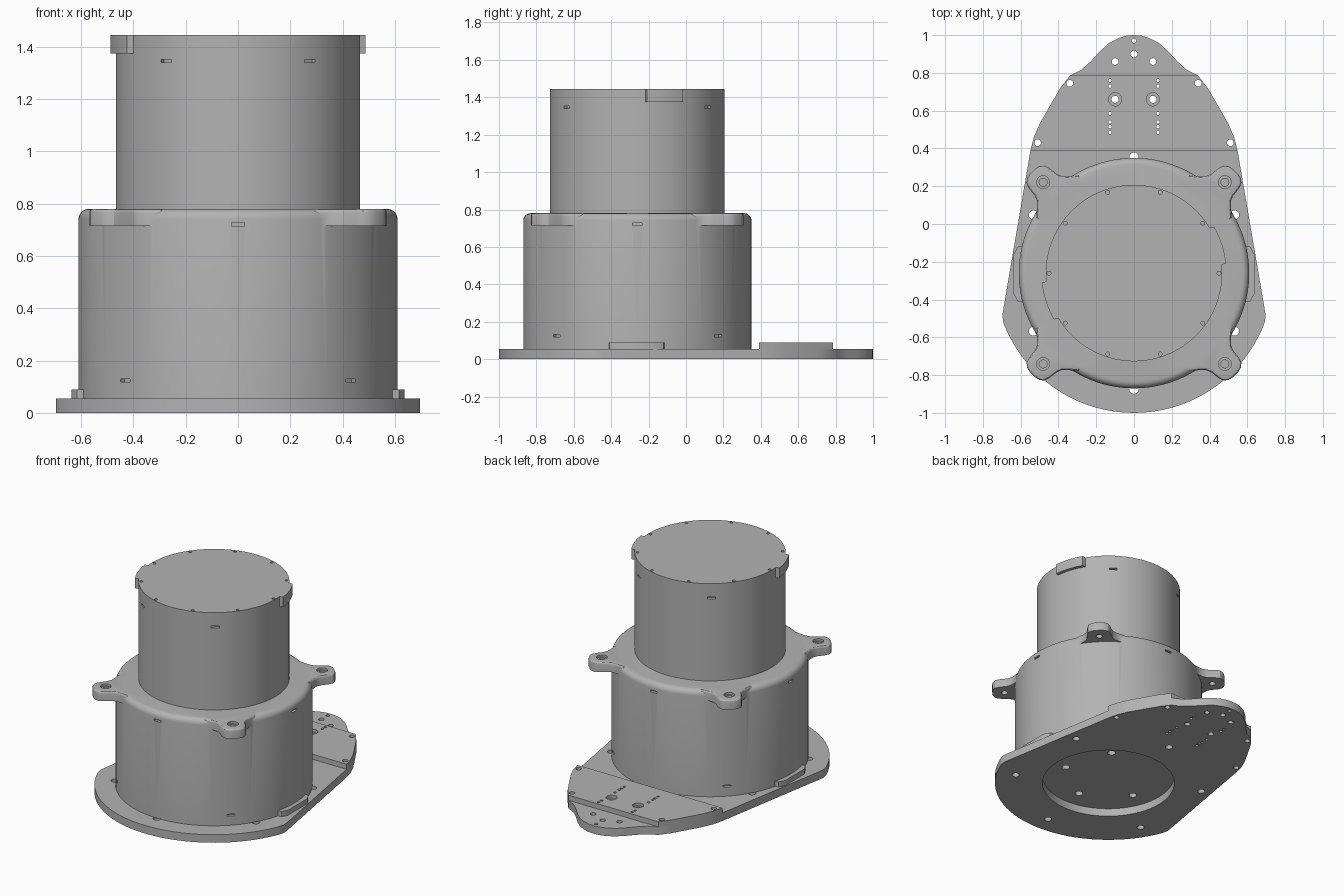
import bpy, bmesh, math
from mathutils import Matrix, Vector

if "Cube" in bpy.data.objects:
    bpy.data.objects.remove(bpy.data.objects["Cube"])

grey = bpy.data.materials.new("plain_grey")
grey.use_nodes = True
grey.diffuse_color = (0.45, 0.45, 0.45, 1)
grey.node_tree.nodes["Principled BSDF"].inputs["Base Color"].default_value = grey.diffuse_color

AXIS_Y = -0.26          # shared axis of both drums
LOW_R, TOP_R = 0.61, 0.467
PLATE_Z, BLOCK_Z, LOW_Z, TOP_Z = 0.055, 0.09, 0.78, 1.445


def on_axis(angle, radius, z=0):
    a = math.radians(angle)
    return Vector((radius * math.cos(a), AXIS_Y + radius * math.sin(a), z))


def add_object(name, bm):
    bmesh.ops.recalc_face_normals(bm, faces=bm.faces[:])
    mesh = bpy.data.meshes.new(name)
    bm.to_mesh(mesh)
    bm.free()
    mesh.materials.append(grey)
    obj = bpy.data.objects.new(name, mesh)
    bpy.context.collection.objects.link(obj)
    return obj


def add_cylinder(bm, x, y, z0, z1, r, sides=20):
    return bmesh.ops.create_cone(
        bm, cap_ends=True, segments=sides, radius1=r, radius2=r, depth=z1 - z0,
        matrix=Matrix.Translation((x, y, (z0 + z1) / 2)))


def add_prism(bm, points, z0, z1):
    face = bm.faces.new([bm.verts.new((x, y, z0)) for x, y in points])
    new = bmesh.ops.extrude_face_region(bm, geom=[face])["geom"]
    bmesh.ops.translate(bm, vec=(0, 0, z1 - z0),
                        verts=[v for v in new if isinstance(v, bmesh.types.BMVert)])


def round_top(bm, z, offset, segments):
    edges = [e for e in bm.edges if all(abs(v.co.z - z) < 1e-4 for v in e.verts)]
    bmesh.ops.bevel(bm, geom=edges, offset=offset, segments=segments,
                    profile=0.5, affect="EDGES")


def combine(target, bm, operation="DIFFERENCE"):
    """Apply a boolean with the given mesh, then discard the tool."""
    tool = add_object("helper", bm)
    tool.hide_render = True
    mod = target.modifiers.new("boolean", "BOOLEAN")
    mod.operation, mod.object, mod.solver = operation, tool, "EXACT"
    graph = bpy.context.evaluated_depsgraph_get()
    mesh = bpy.data.meshes.new_from_object(target.evaluated_get(graph))
    target.modifiers.clear()
    target.data = mesh
    bpy.data.objects.remove(tool)


def drill(target, holes, z0, z1):
    bm = bmesh.new()
    for x, y, r in holes:
        add_cylinder(bm, x, y, z0, z1, r)
    combine(target, bm)


def cut_slots(target, angles, radius, z):
    bm = bmesh.new()
    for a in angles:
        m = (Matrix.Translation(on_axis(a, radius, z))
             @ Matrix.Rotation(math.radians(a), 4, "Z")
             @ Matrix.Diagonal((0.04, 0.05, 0.013, 1)))
        bmesh.ops.create_cube(bm, size=1, matrix=m)
    combine(target, bm)


def mirrored(points):
    return points + [(-x, y) for x, y in reversed(points) if x > 0]


def both_sides(holes):
    return [(s * x, y, r) for x, y, r in holes for s in (1, -1)]


# Base plate: rounded front, tapered sides, lobed tail
tail = [(0, 1), (0.04, 0.997), (0.08, 0.985), (0.13, 0.96), (0.18, 0.915), (0.23, 0.86),
        (0.28, 0.815), (0.34, 0.785), (0.39, 0.72), (0.44, 0.635), (0.5, 0.53),
        (0.53, 0.46), (0.548, 0.39)]
side = [(0.69, -0.44), (0.697, -0.485), (0.692, -0.52)]
front = [tuple(on_axis(a, 0.74).xy) for a in range(-22, -90, -4)]
bm = bmesh.new()
add_prism(bm, mirrored(tail + side + front + [(0, -1)]), 0, PLATE_Z)
base_plate = add_object("base_plate", bm)

# Raised block across the tail
bm = bmesh.new()
add_prism(bm, mirrored([p for p in tail if p[1] < 0.79]), PLATE_Z, BLOCK_Z)
tail_block = add_object("tail_block", bm)

# Bore and screw holes through plate and block
bm = bmesh.new()
add_cylinder(bm, 0, AXIS_Y, -0.1, 0.2, 0.43, 96)
combine(base_plate, bm)
ring = [(*on_axis(a, 0.615).xy, 0.024) for a in range(30, 390, 60)]
tip = [(0, 0.9, 0.018), (0, 0.97, 0.012)] + both_sides([(0.1, 0.86, 0.018)])
block = both_sides([(0.34, 0.745, 0.018), (0.51, 0.43, 0.018), (0.1, 0.66, 0.019)]
                   + [(0.127, y, 0.009) for y in (0.76, 0.73, 0.585, 0.54, 0.515, 0.485)])
drill(base_plate, ring + tip + block, -0.1, 0.2)
drill(tail_block, block, -0.1, 0.2)
drill(tail_block, both_sides([(0.1, 0.66, 0.035)]), BLOCK_Z - 0.02, 0.2)

# Side pads beside the lower drum
for s, name in ((1, "left_pad"), (-1, "right_pad")):
    bm = bmesh.new()
    outline = [(0.5, -0.42), (0.615, -0.41), (0.637, -0.37),
               (0.637, -0.16), (0.615, -0.12), (0.5, -0.1)]
    add_prism(bm, [(s * x, y) for x, y in outline], PLATE_Z, BLOCK_Z)
    add_object(name, bm)

# Lower drum with rounded rim
bm = bmesh.new()
add_cylinder(bm, 0, AXIS_Y, PLATE_Z, LOW_Z, LOW_R, 128)
round_top(bm, LOW_Z, 0.038, 5)
lower_drum = add_object("lower_drum", bm)

# Four flared lugs merged into the rim
half = [(0.5, 0.16), (0.575, 0.16), (0.61, 0.115), (0.635, 0.092), (0.66, 0.082),
        (0.71, 0.076), (0.738, 0.066), (0.754, 0.046), (0.76, 0.02)]
lug = half + [(u, -v) for u, v in reversed(half)]
for a in range(45, 405, 90):
    bm = bmesh.new()
    add_prism(bm, lug, LOW_Z - 0.065, LOW_Z)
    round_top(bm, LOW_Z, 0.014, 3)
    bm.transform(Matrix.Translation((0, AXIS_Y, 0)) @ Matrix.Rotation(math.radians(a), 4, "Z"))
    combine(lower_drum, bm, "UNION")
lug_spots = [on_axis(a, 0.68).xy for a in range(45, 405, 90)]
drill(lower_drum, [(*p, 0.021) for p in lug_spots], 0.65, 0.9)
drill(lower_drum, [(*p, 0.034) for p in lug_spots], LOW_Z - 0.015, 0.9)

# Slots around the lower drum and blind holes in its floor
cut_slots(lower_drum, (0, 90, 180, 270), LOW_R, 0.722)
cut_slots(lower_drum, (45, 135, 225, 315), LOW_R, 0.124)
drill(lower_drum, [(*on_axis(a, 0.3).xy, 0.026) for a in (-18, 54, 198, 270)], 0, 0.12)

# Upper drum with two opposite edge tabs
bm = bmesh.new()
add_cylinder(bm, 0, AXIS_Y, LOW_Z, TOP_Z, TOP_R, 128)
upper_drum = add_object("upper_drum", bm)
for start in (4, 184):
    bm = bmesh.new()
    arc = [on_axis(start + a, 0.49).xy for a in range(2, 28, 2)]
    ends = [on_axis(start + a, 0.42).xy for a in (30, 20, 10, 0)]
    add_prism(bm, [tuple(p) for p in arc + ends], TOP_Z - 0.07, TOP_Z)
    combine(upper_drum, bm, "UNION")

# Lid screw holes and slots
drill(upper_drum, [(*on_axis(a, 0.45).xy, 0.01) for a in range(0, 360, 36)], TOP_Z - 0.03, 1.6)
cut_slots(upper_drum, (54, 126, 234, 306), TOP_R, 1.346)

# Smooth shading with sharp edges kept
bpy.ops.object.select_all(action="DESELECT")
for obj in bpy.context.collection.objects:
    if obj.type == "MESH" and grey.name in obj.data.materials:
        obj.select_set(True)
        bpy.context.view_layer.objects.active = obj
bpy.ops.object.shade_smooth_by_angle(angle=math.radians(30))
